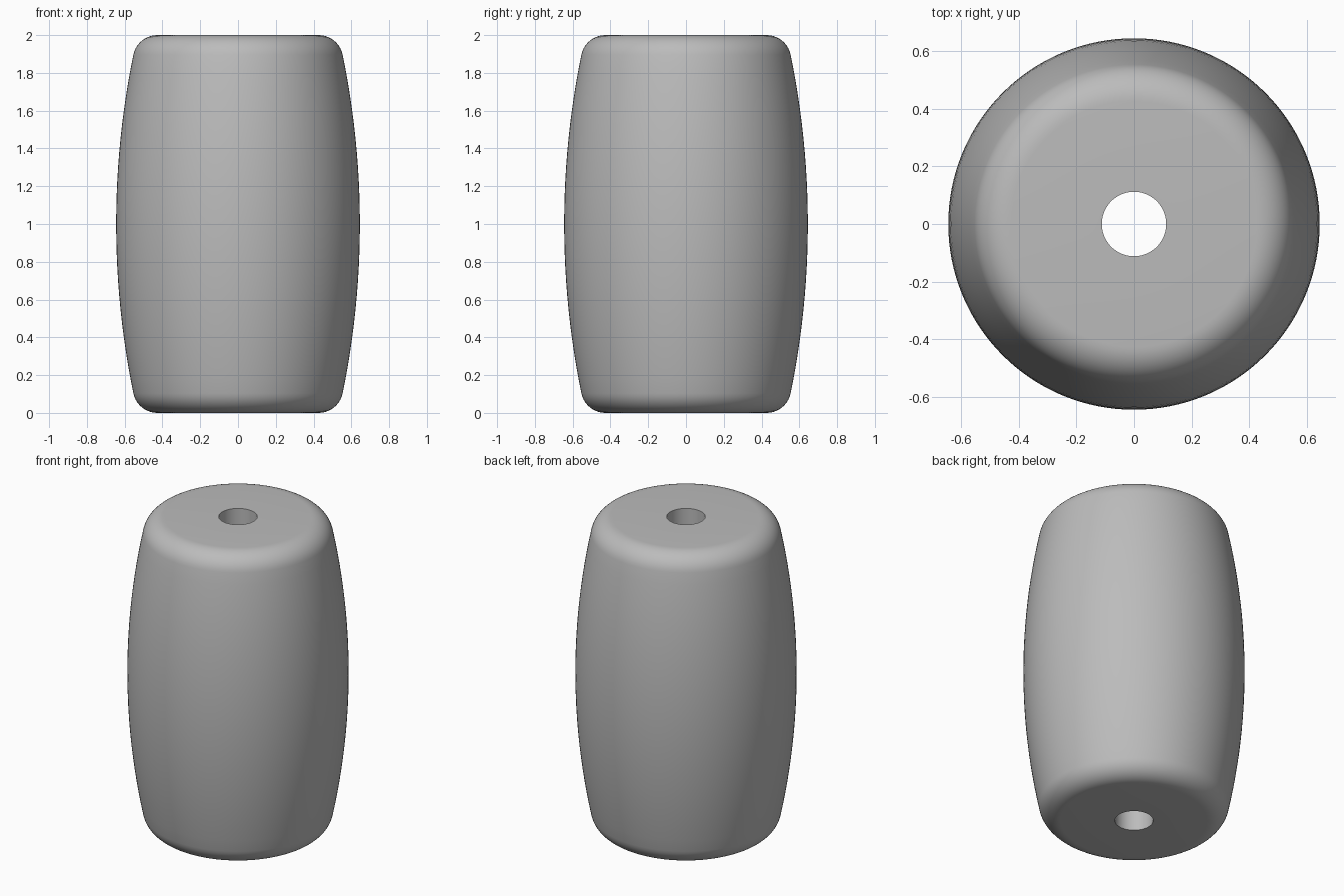
import bpy, bmesh
from math import sin, cos, pi, atan2, sqrt, radians

cube = bpy.data.objects.get("Cube")
if cube:
    bpy.data.objects.remove(cube, do_unlink=True)

HALF = 1.0       # half height
BELLY = 0.645    # widest radius
BOW = 4.45       # radius of the bulging side curve
FILLET = 0.13    # rounding of the end rims
HOLE = 0.112     # radius of the through hole
SIDES = 128

# Upper half of the outline: bulging arc, then a tangent rounded rim
centre = BELLY - BOW
rim_z = HALF - FILLET
rim_r = centre + sqrt((BOW - FILLET) ** 2 - rim_z ** 2)
meet = atan2(rim_z, rim_r - centre)
upper = [(centre + BOW * cos(meet * i / 12), BOW * sin(meet * i / 12))
         for i in range(13)]
for i in range(1, 11):
    a = meet + (pi / 2 - meet) * i / 10
    upper.append((rim_r + FILLET * cos(a), rim_z + FILLET * sin(a)))
upper.append((HOLE, HALF))

# Mirror the outline to the lower half and close it along the hole
outline = [(r, -z) for r, z in reversed(upper[1:])] + upper
outline.append(outline[0])

# Spin the outline around the vertical axis
bm = bmesh.new()
points = [bm.verts.new((r, 0, z + HALF)) for r, z in outline]
edges = [bm.edges.new(pair) for pair in zip(points, points[1:])]
bmesh.ops.spin(bm, geom=points + edges, cent=(0, 0, 0), axis=(0, 0, 1),
               angle=2 * pi, steps=SIDES)
bmesh.ops.remove_doubles(bm, verts=bm.verts, dist=0.0005)
bmesh.ops.recalc_face_normals(bm, faces=bm.faces)
mesh = bpy.data.meshes.new("barrel_bead")
bm.to_mesh(mesh)
bm.free()

bead = bpy.data.objects.new("barrel_bead", mesh)
bpy.context.collection.objects.link(bead)

# Plain grey finish
grey = bpy.data.materials.new("plain_grey")
grey.use_nodes = True
colour = (0.5, 0.5, 0.5, 1)
grey.diffuse_color = colour
grey.node_tree.nodes["Principled BSDF"].inputs["Base Color"].default_value = colour
mesh.materials.append(grey)

# Smooth sides, crisp hole edges
bpy.ops.object.select_all(action='DESELECT')
bead.select_set(True)
bpy.context.view_layer.objects.active = bead
bpy.ops.object.shade_smooth_by_angle(angle=radians(35))
